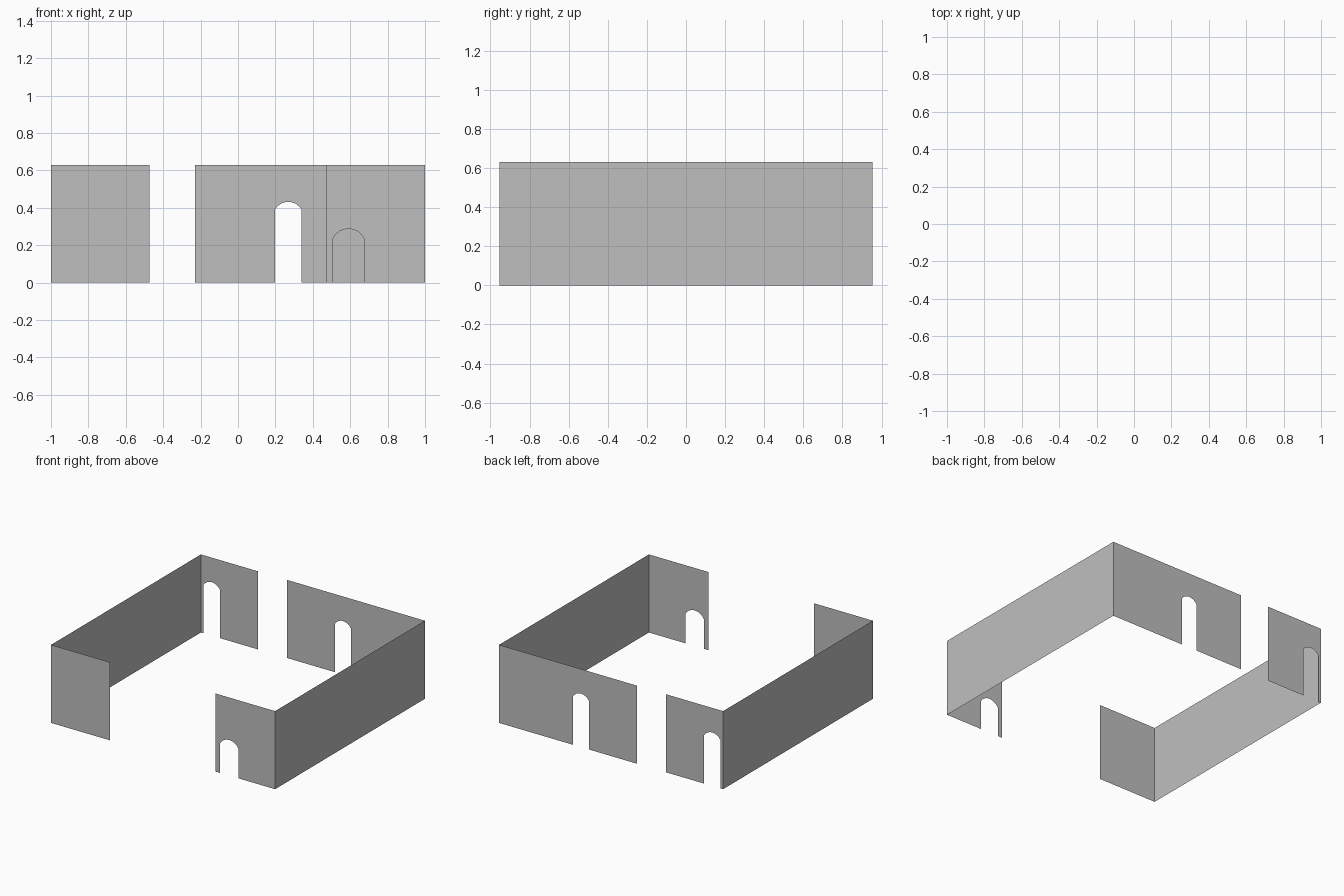
import bpy, bmesh, math

if "Cube" in bpy.data.objects:
    bpy.data.objects.remove(bpy.data.objects["Cube"])

H = 0.63    # wall height
D = 0.955   # half depth

grey = bpy.data.materials.new("wall_grey")
grey.diffuse_color = (0.52, 0.52, 0.52, 1)
grey.use_nodes = True
grey.node_tree.nodes["Principled BSDF"].inputs["Base Color"].default_value = grey.diffuse_color


def make_face(name, pts, outward):
    """One thin wall face from an outline, facing outward."""
    bm = bmesh.new()
    f = bm.faces.new([bm.verts.new(p) for p in pts])
    f.normal_update()
    if f.normal.dot(outward) < 0:
        f.normal_flip()
    me = bpy.data.meshes.new(name)
    bm.to_mesh(me)
    bm.free()
    me.materials.append(grey)
    ob = bpy.data.objects.new(name, me)
    bpy.context.collection.objects.link(ob)


def arch_outline(x0, x1, spring, top, steps=8):
    """Doorway outline from left foot to right foot, with a shallow circular head."""
    half, rise, cx = (x1 - x0) / 2, top - spring, (x0 + x1) / 2
    r = (half ** 2 + rise ** 2) / (2 * rise)
    a = math.asin(half / r)
    pts = [(x0, 0)]
    for i in range(steps + 1):
        t = -a + 2 * a * i / steps
        pts.append((cx + r * math.sin(t), top - r + r * math.cos(t)))
    return pts + [(x1, 0)]


def end_wall(name, x0, x1, side, arch=None):
    outline = [(x0, 0)] + (arch_outline(*arch) if arch else []) + [(x1, 0), (x1, H), (x0, H)]
    make_face(name, [(x, side * D, z) for x, z in outline], (0, side, 0))


# front walls, either side of the wide opening
end_wall("front_wall_left", -1, -0.473, -1)
end_wall("front_wall_right", 0.47, 1, -1, (0.507, 0.675, 0.235, 0.288))

# back walls, each with a tall arched doorway
end_wall("back_wall_left", -1, -0.49, 1, (-0.977, -0.83, 0.39, 0.432))
end_wall("back_wall_right", -0.23, 1, 1, (0.197, 0.34, 0.39, 0.432))

# plain side walls
for name, s in (("side_wall_left", -1), ("side_wall_right", 1)):
    make_face(name, [(s, -D, 0), (s, D, 0), (s, D, H), (s, -D, H)], (s, 0, 0))
